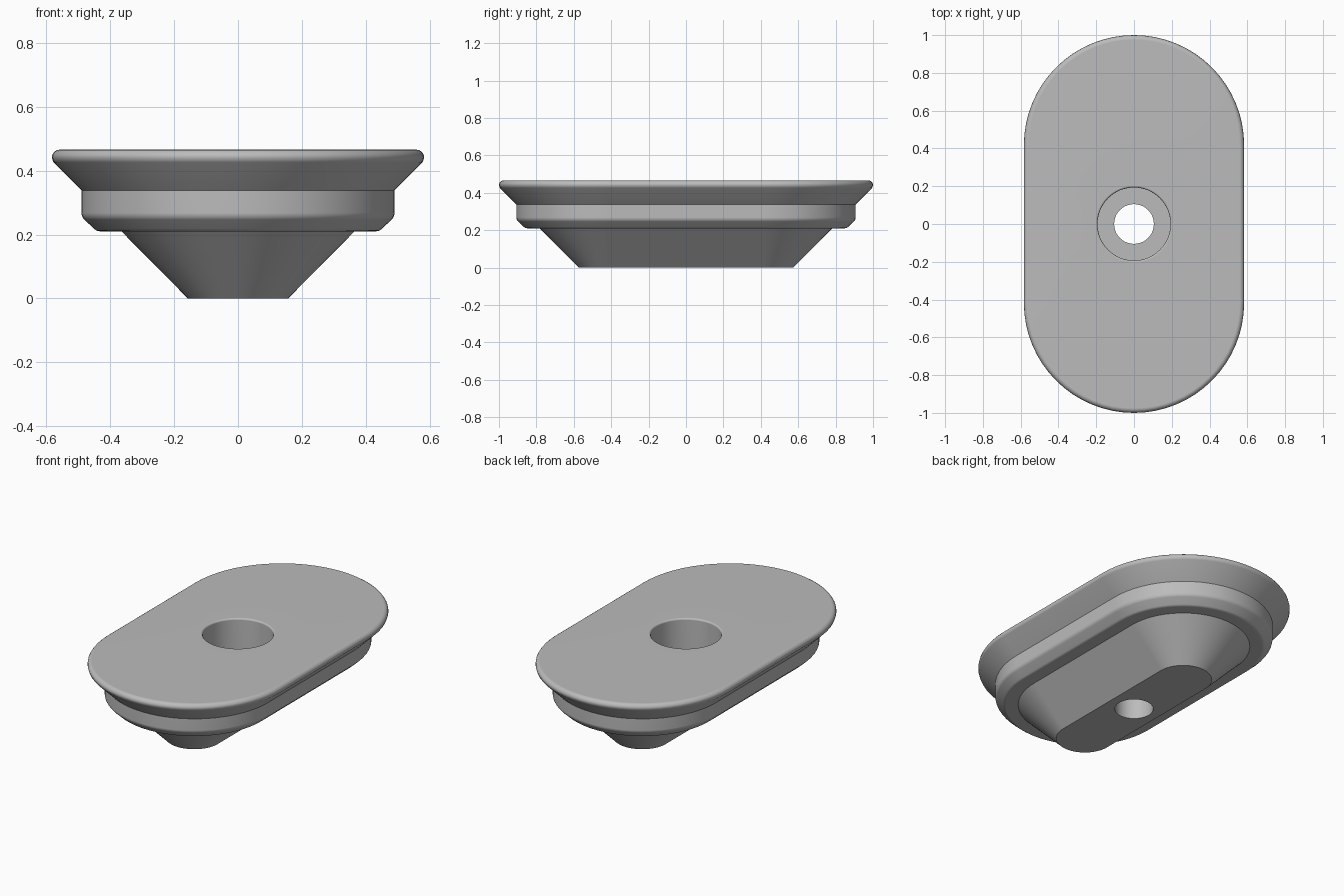
import bpy
import bmesh
from math import sin, cos, pi, radians

cube = bpy.data.objects.get("Cube")
if cube:
    bpy.data.objects.remove(cube, do_unlink=True)

STEPS = 32          # segments per half circle
HALF = 0.417        # half length of the straight sides


def stadium(bm, radius, z, half):
    """Ring of two half circles pulled apart along y; half = 0 is a circle."""
    ring = []
    for side in (0, 1):
        shift = half if side == 0 else -half
        for i in range(STEPS + 1):
            a = pi * (side + i / STEPS)
            ring.append(bm.verts.new((radius * cos(a), radius * sin(a) + shift, z)))
    return ring


def fillet(cr, cz, r, start, end, steps=4):
    """Points of a rounded edge in the (radius, height) profile."""
    angles = [radians(start + (end - start) * i / steps) for i in range(steps + 1)]
    return [(cr + r * cos(a), cz + r * sin(a)) for a in angles]


# Outer profile: tapered foot, chamfered step, groove wall, flared lip
outer = [(0.157, 0), (0.365, 0.21), (0.432, 0.21)]
outer += fillet(0.432, 0.235, 0.025, -75, -45, 2)
outer += fillet(0.46, 0.268, 0.03, -45, 0, 3)
outer += [(0.49, 0.338), (0.578, 0.426)]
outer += fillet(0.558, 0.441, 0.025, 0, 90)

# Inner profile: rounded rim, counterbore, through hole
inner = fillet(0.203, 0.456, 0.01, 90, 180)
inner += [(0.193, 0.21), (0.105, 0.21), (0.105, 0)]

bm = bmesh.new()
rings = [stadium(bm, r, z, HALF) for r, z in outer]
rings += [stadium(bm, r, z, 0) for r, z in inner]
for a, b in zip(rings, rings[1:] + rings[:1]):
    for i in range(len(a)):
        j = (i + 1) % len(a)
        bm.faces.new((a[i], a[j], b[j], b[i]))
bmesh.ops.remove_doubles(bm, verts=bm.verts[:], dist=0.0001)
bmesh.ops.recalc_face_normals(bm, faces=bm.faces[:])

mesh = bpy.data.meshes.new("slot_plug")
bm.to_mesh(mesh)
bm.free()
plug = bpy.data.objects.new("slot_plug", mesh)
bpy.context.collection.objects.link(plug)

# Plain grey material
grey = bpy.data.materials.new("light_grey")
grey.use_nodes = True
color = (0.5, 0.5, 0.5, 1)
grey.diffuse_color = color
grey.node_tree.nodes["Principled BSDF"].inputs["Base Color"].default_value = color
mesh.materials.append(grey)

# Smooth curves, crisp profile edges, flat large faces
bpy.ops.object.select_all(action="DESELECT")
plug.select_set(True)
bpy.context.view_layer.objects.active = plug
bpy.ops.object.shade_smooth_by_angle(angle=radians(32))
weighted = plug.modifiers.new("weighted_normals", "WEIGHTED_NORMAL")
weighted.keep_sharp = True
